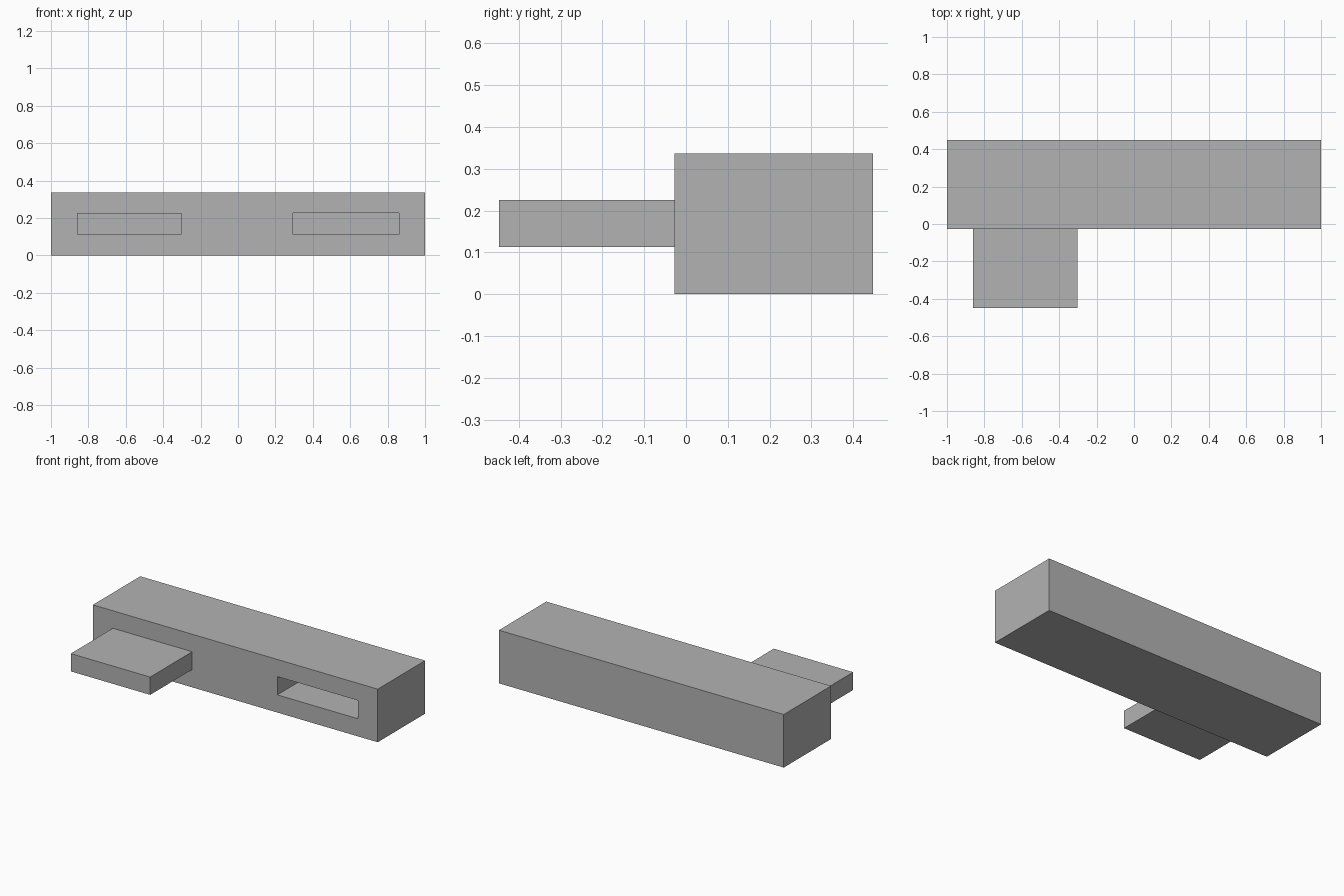
import bpy
import bmesh
from mathutils import Vector

default_cube = bpy.data.objects.get("Cube")
if default_cube:
    bpy.data.objects.remove(default_cube, do_unlink=True)

grey = bpy.data.materials.new("plain grey")
grey.use_nodes = True
colour = (0.45, 0.45, 0.45, 1)
grey.diffuse_color = colour
grey.node_tree.nodes["Principled BSDF"].inputs["Base Color"].default_value = colour


def box_mesh(low, high):
    low, high = Vector(low), Vector(high)
    bm = bmesh.new()
    bmesh.ops.create_cube(bm, size=1)
    for v in bm.verts:
        v.co = (low + high) / 2 + v.co * (high - low)
    return bm


def finish(bm, name):
    bmesh.ops.recalc_face_normals(bm, faces=bm.faces)
    mesh = bpy.data.meshes.new(name)
    bm.to_mesh(mesh)
    bm.free()
    mesh.materials.append(grey)
    obj = bpy.data.objects.new(name, mesh)
    bpy.context.collection.objects.link(obj)
    return obj


FRONT, BACK = -0.027, 0.448

# Long bar
bar = box_mesh((-1, FRONT, 0), (1, BACK, 0.337))

# Rectangular socket cut into the left half of the bar's front
front = min(bar.faces, key=lambda f: f.calc_center_median().y)
bmesh.ops.inset_region(bar, faces=[front], thickness=0.1)
for v in front.verts:
    v.co.x = 0.86 if v.co.x > 0 else 0.295
    v.co.z = 0.228 if v.co.z > 0.168 else 0.112
pocket = bmesh.ops.extrude_discrete_faces(bar, faces=[front])["faces"][0]
bmesh.ops.translate(bar, verts=pocket.verts, vec=(0, 0.425, 0))
finish(bar, "bar")

# Matching tongue sticking out of the right half
finish(box_mesh((-0.86, -BACK, 0.113), (-0.303, FRONT, 0.226)), "tongue")
